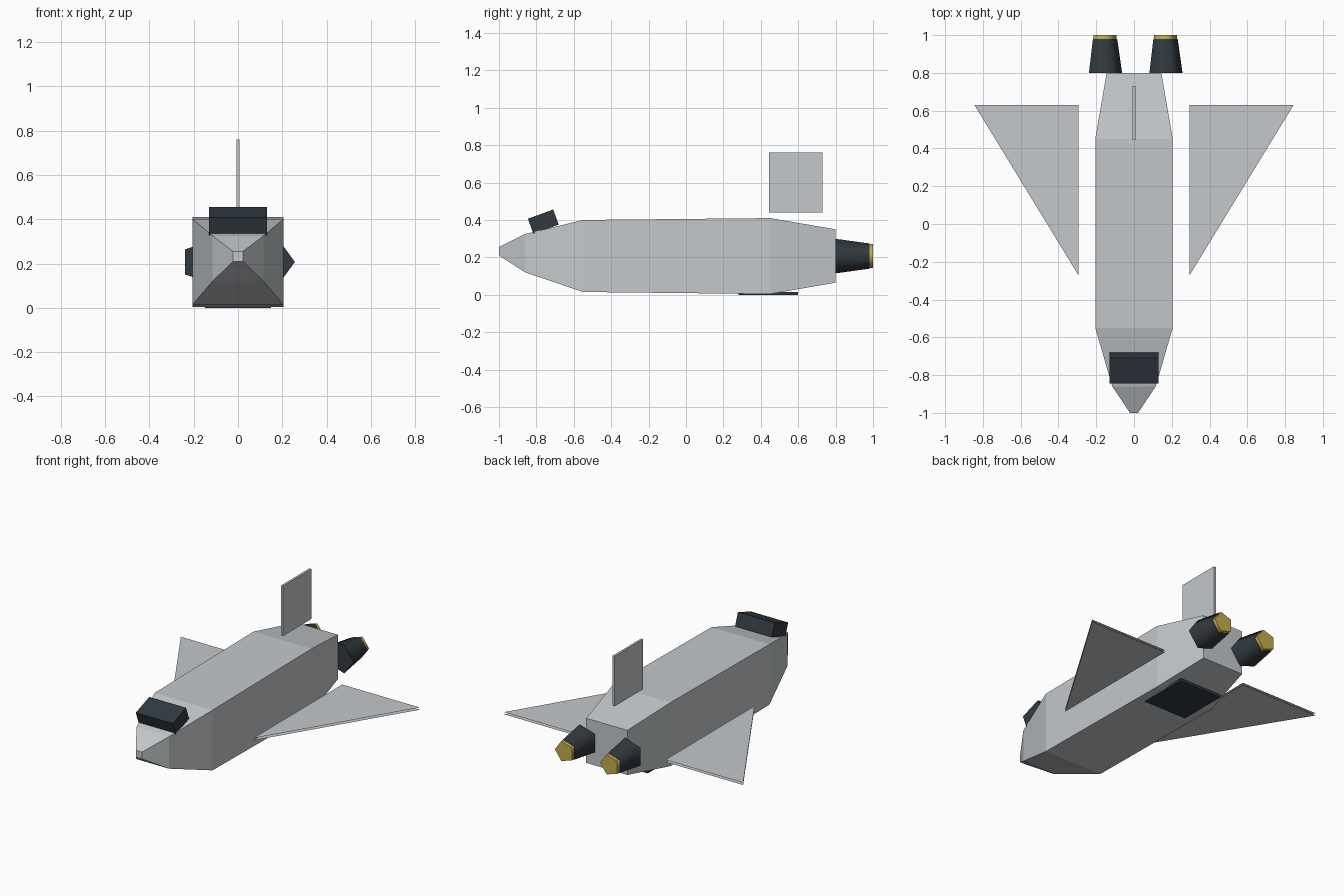
import bpy
import bmesh
import math

if "Cube" in bpy.data.objects:
    bpy.data.objects.remove(bpy.data.objects["Cube"], do_unlink=True)


def material(name, rgb):
    mat = bpy.data.materials.new(name)
    mat.use_nodes = True
    mat.diffuse_color = (*rgb, 1)
    mat.node_tree.nodes["Principled BSDF"].inputs["Base Color"].default_value = (*rgb, 1)
    return mat


grey = material("hull grey", (0.55, 0.58, 0.60))
dark = material("dark slate", (0.030, 0.042, 0.052))
gold = material("nozzle gold", (0.56, 0.42, 0.07))


def finish(name, bm, mat):
    mesh = bpy.data.meshes.new(name)
    bm.to_mesh(mesh)
    bm.free()
    mesh.materials.append(mat)
    obj = bpy.data.objects.new(name, mesh)
    bpy.context.collection.objects.link(obj)
    return obj


def box(name, size, centre, mat, pitch=0):
    bm = bmesh.new()
    bmesh.ops.create_cube(bm, size=1)
    bmesh.ops.scale(bm, vec=size, verts=bm.verts)
    obj = finish(name, bm, mat)
    obj.location = centre
    obj.rotation_euler.x = pitch
    return obj


def frustum(name, x, y0, y1, r0, r1, mat):
    """Five-sided tapered nozzle along y, one corner toward +x."""
    bm = bmesh.new()
    rings = []
    for y, r in ((y0, r0), (y1, r1)):
        angles = [math.tau * i / 5 for i in range(5)]
        rings.append([bm.verts.new((x + r * math.cos(a), y, 0.207 + r * math.sin(a))) for a in angles])
    loft(bm, rings)
    obj = finish(name, bm, mat)
    # Soft sides with crisp end caps
    bpy.ops.object.select_all(action="DESELECT")
    obj.select_set(True)
    bpy.context.view_layer.objects.active = obj
    bpy.ops.object.shade_smooth_by_angle(angle=math.radians(78))
    return obj


def loft(bm, rings):
    """Skin consecutive rings and close both ends."""
    for a, b in zip(rings, rings[1:]):
        for i in range(len(a)):
            j = (i + 1) % len(a)
            bm.faces.new((a[i], a[j], b[j], b[i]))
    bm.faces.new(rings[0])
    bm.faces.new(rings[-1])
    bmesh.ops.recalc_face_normals(bm, faces=bm.faces)


# Fuselage: rectangular sections as (y, half width, bottom, top)
sections = [(-1, 0.022, 0.21, 0.255), (-0.86, 0.115, 0.12, 0.325),
            (-0.55, 0.205, 0.015, 0.40), (0.45, 0.205, 0.004, 0.41),
            (0.80, 0.145, 0.065, 0.35)]
bm = bmesh.new()
loft(bm, [[bm.verts.new((x, y, z)) for x, z in ((-w, lo), (w, lo), (w, hi), (-w, hi))]
          for y, w, lo, hi in sections])
finish("fuselage", bm, grey)

# Cockpit, tail fin and belly panel
box("cockpit_canopy", (0.26, 0.144, 0.086), (0, -0.763, 0.391), dark, math.radians(20))
box("tail_fin", (0.014, 0.285, 0.32), (0, 0.587, 0.60), grey)
box("belly_panel", (0.30, 0.32, 0.016), (0, 0.44, 0.008), dark)

# Wings (thin paired skins) and engines, one per side
for side, sign in (("left", 1), ("right", -1)):
    bm = bmesh.new()
    for z, up in ((0.137, 1), (0.123, -1)):
        face = bm.faces.new([bm.verts.new((sign * x, y, z))
                             for x, y in ((0.295, -0.27), (0.845, 0.63), (0.295, 0.63))])
        face.normal_update()
        if face.normal.z * up < 0:
            face.normal_flip()
    finish(side + "_wing", bm, grey)
    frustum(side + "_engine", sign * 0.16, 0.80, 0.98, 0.097, 0.071, dark)
    frustum(side + "_nozzle_rim", sign * 0.16, 0.975, 1.0, 0.069, 0.067, gold)
